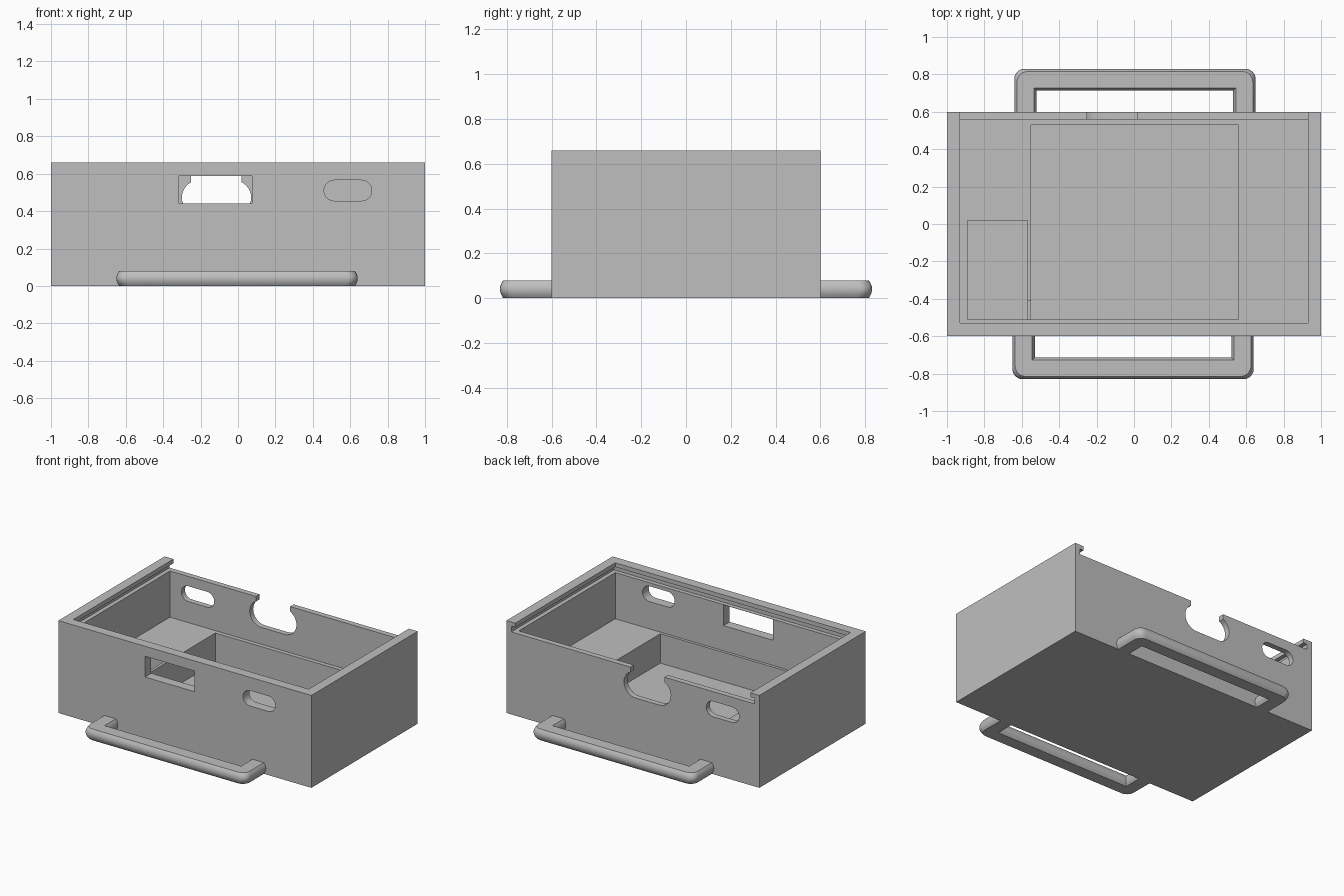
import bpy
import bmesh
from math import cos, sin, pi

if "Cube" in bpy.data.objects:
    bpy.data.objects.remove(bpy.data.objects["Cube"], do_unlink=True)

grey = bpy.data.materials.new("light grey plastic")
grey.use_nodes = True
grey.diffuse_color = (0.52, 0.52, 0.52, 1)
grey.node_tree.nodes["Principled BSDF"].inputs["Base Color"].default_value = (0.52, 0.52, 0.52, 1)


def loft(name, rings):
    """Solid skinned through a stack of matching closed rings."""
    bm = bmesh.new()
    loops = [[bm.verts.new(p) for p in ring] for ring in rings]
    n = len(loops[0])
    for a, b in zip(loops, loops[1:]):
        for i in range(n):
            j = (i + 1) % n
            bm.faces.new((a[i], a[j], b[j], b[i]))
    bm.faces.new(loops[0])
    bm.faces.new(loops[-1])
    bmesh.ops.recalc_face_normals(bm, faces=bm.faces)
    mesh = bpy.data.meshes.new(name)
    bm.to_mesh(mesh)
    bm.free()
    mesh.materials.append(grey)
    obj = bpy.data.objects.new(name, mesh)
    bpy.context.collection.objects.link(obj)
    return obj


def box(name, x0, x1, y0, y1, z0, z1):
    return loft(name, [[(x0, y0, z), (x1, y0, z), (x1, y1, z), (x0, y1, z)] for z in (z0, z1)])


def slot(name, x0, x1, z0, z1, y0, y1):
    """Round-ended slot running through a wall along y."""
    r, zc, n = (z1 - z0) / 2, (z0 + z1) / 2, 16
    prof = [(x1 - r + r * sin(pi * i / n), zc - r * cos(pi * i / n)) for i in range(n + 1)]
    prof += [(x0 + r - r * sin(pi * i / n), zc + r * cos(pi * i / n)) for i in range(n + 1)]
    return loft(name, [[(x, y, z) for x, z in prof] for y in (y0, y1)])


def cut(target, cutter):
    cutter.hide_render = True
    mod = target.modifiers.new("cut", 'BOOLEAN')
    mod.operation = 'DIFFERENCE'
    mod.solver = 'EXACT'
    mod.object = cutter
    bpy.context.view_layer.objects.active = target
    bpy.ops.object.modifier_apply(modifier=mod.name)
    bpy.data.objects.remove(cutter, do_unlink=True)


def smooth(obj):
    bpy.ops.object.select_all(action='DESELECT')
    obj.select_set(True)
    bpy.context.view_layer.objects.active = obj
    bpy.ops.object.shade_smooth_by_angle(angle=0.5)


# Case body with its hollow, pockets and wire channel
body = box("case_body", -1, 1, -0.6, 0.6, 0, 0.66)
cut(body, box("cavity", -0.93, 0.93, -0.53, 0.56, 0.26, 0.8))
cut(body, box("main_pocket", -0.55, 0.56, -0.51, 0.53, 0.05, 0.4))
cut(body, box("side_pocket", -0.89, -0.57, -0.51, 0.02, 0.05, 0.4))
cut(body, box("wire_channel", -0.6, -0.52, -0.51, -0.41, 0.15, 0.4))

# Sliding lid track, open at the back
cut(body, box("lid_opening", -0.93, 0.93, -0.53, 0.7, 0.59, 0.8))
cut(body, box("lid_groove", -0.96, 0.96, -0.56, 0.7, 0.59, 0.63))

# Openings in the front wall
cut(body, box("front_window", -0.315, 0.075, -0.7, -0.5, 0.44, 0.588))
cut(body, slot("front_slot", 0.46, 0.715, 0.455, 0.565, -0.7, -0.5))

# Openings in the back wall
cut(body, slot("back_slot", -0.84, -0.58, 0.41, 0.52, 0.5, 0.7))
cut(body, slot("finger_notch", -0.30, 0.07, 0.38, 0.565, 0.5, 0.7))
cut(body, box("notch_mouth", -0.25, 0.02, 0.5, 0.7, 0.48, 0.8))
smooth(body)


# Carry handles: U-shaped bars with bulging sides
def handle_outline(d):
    w, reach, r, n = 0.645 - d, 0.83 - d, 0.055, 6
    iw, ir = 0.525 + d, 0.713 + d
    half = [(iw, ir), (iw, 0.59), (w, 0.59)]
    half += [(w - r + r * cos(pi / 2 * i / n), reach - r + r * sin(pi / 2 * i / n)) for i in range(n + 1)]
    return half + [(-x, y) for x, y in reversed(half)]


height, steps = 0.08, 8
for name, side in (("front_handle", -1), ("back_handle", 1)):
    rings = []
    for k in range(steps + 1):
        t = 2 * k / steps - 1
        ring = handle_outline(0.015 * t * t)
        rings.append([(side * (x + 0.005), side * y, height * k / steps) for x, y in ring])
    smooth(loft(name, rings))
